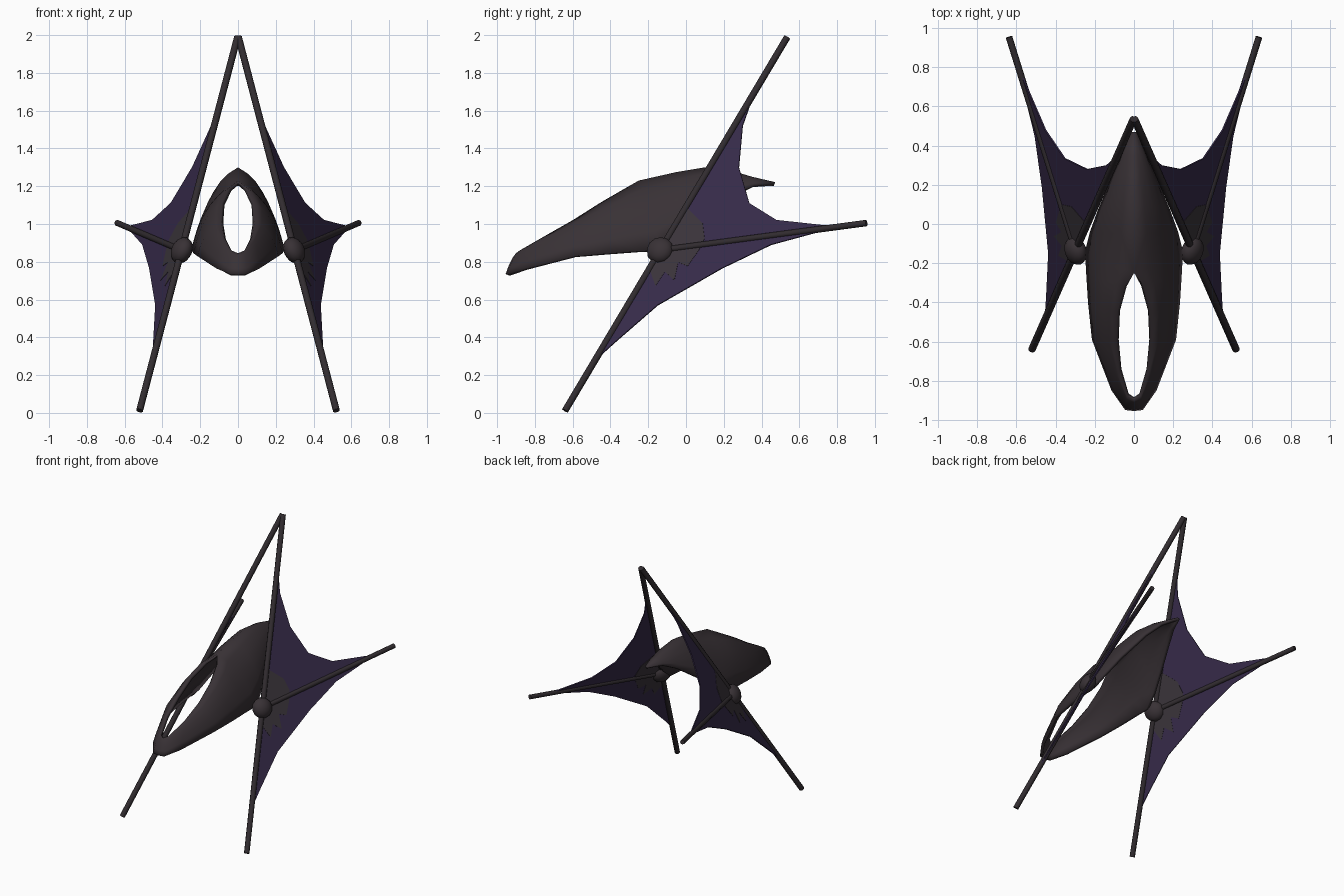
import bpy, bmesh, math
from mathutils import Vector, Matrix

if "Cube" in bpy.data.objects:
    bpy.data.objects.remove(bpy.data.objects["Cube"])

def material(name, rgb):
    m = bpy.data.materials.new(name)
    m.diffuse_color = (*rgb, 1)
    m.use_nodes = True
    m.node_tree.nodes["Principled BSDF"].inputs["Base Color"].default_value = m.diffuse_color
    return m

SHELL = material("charcoal brown", (0.040, 0.031, 0.036))
STRUT = material("dark strut grey", (0.031, 0.025, 0.029))
SAIL = material("deep purple", (0.036, 0.023, 0.066))
PATCH = material("worn grey", (0.042, 0.034, 0.042))

# Each wing lies in one plane through the hub; x follows from y and z
HUB = Vector((0.298, -0.137, 0.86))
NORMAL = Vector((1, -0.3766, 0.4893)).normalized()

def wing(y, z):
    return Vector((HUB.x + 0.3766 * (y - HUB.y) - 0.4893 * (z - HUB.z), y, z))

def finish(name, bm, mat, smooth=None):
    me = bpy.data.meshes.new(name)
    bm.to_mesh(me)
    bm.free()
    me.materials.append(mat)
    ob = bpy.data.objects.new(name, me)
    bpy.context.collection.objects.link(ob)
    mod = ob.modifiers.new("mirror", 'MIRROR')
    mod.use_axis[0] = True
    mod.merge_threshold = 0.0005
    if smooth:
        bpy.ops.object.select_all(action='DESELECT')
        ob.select_set(True)
        bpy.context.view_layer.objects.active = ob
        bpy.ops.object.shade_smooth_by_angle(angle=math.radians(smooth))
    return ob

def rod(name, a, b, r):
    bm = bmesh.new()
    d = b - a
    rot = d.to_track_quat('Z', 'Y').to_matrix().to_4x4()
    bmesh.ops.create_cone(bm, cap_ends=True, segments=8, radius1=r, radius2=r,
                          depth=d.length, matrix=Matrix.Translation((a + b) / 2) @ rot)
    return finish(name, bm, STRUT, 50)

def plate(name, outline, thick, mat):
    bm = bmesh.new()
    f = bm.faces.new([bm.verts.new(wing(*p) - NORMAL * thick / 2) for p in outline])
    out = bmesh.ops.extrude_face_region(bm, geom=[f])
    for v in out['geom']:
        if isinstance(v, bmesh.types.BMVert):
            v.co += NORMAL * thick
    bmesh.ops.triangulate(bm, faces=[g for g in bm.faces if len(g.verts) > 4])
    bmesh.ops.recalc_face_normals(bm, faces=bm.faces)
    return finish(name, bm, mat)

# Struts
rod("long_strut", Vector((0.521, -0.64, 0.012)), Vector((0.003, 0.535, 1.988)), 0.019)
rod("rear_strut", HUB.copy(), wing(0.955, 1.005), 0.017)

# Hub, flattened across the wing plane
bm = bmesh.new()
rot = NORMAL.to_track_quat('Z', 'Y').to_matrix().to_4x4()
bmesh.ops.create_uvsphere(bm, u_segments=12, v_segments=8, radius=0.074,
    matrix=Matrix.Translation(HUB) @ rot @ Matrix.Diagonal((1, 1, 0.7, 1)))
finish("wing_hub", bm, SHELL, 60)

# Sail membranes with scalloped edges, given as (y, z)
plate("upper_sail", [(-0.137, 0.86), (0.36, 1.69), (0.30, 1.52), (0.28, 1.30),
                     (0.335, 1.11), (0.48, 1.02), (0.80, 0.985)], 0.008, SAIL)
plate("lower_sail", [(-0.137, 0.86), (0.80, 0.985), (0.45, 0.89), (0.19, 0.765),
                     (-0.15, 0.57), (-0.38, 0.37), (-0.49, 0.27)], 0.008, SAIL)

# Worn patch around the hub
plate("sail_patch", [(-0.137, 0.86), (0.0, 1.09), (0.05, 1.04), (0.09, 1.0), (0.10, 0.92),
                     (0.07, 0.86), (0.01, 0.775), (-0.04, 0.795), (-0.06, 0.70),
                     (-0.11, 0.745), (-0.16, 0.67), (-0.19, 0.755), (-0.225, 0.715)],
      0.012, PATCH)

# Hooded hull: stations from nose to tail, inner (hole or ridge) to outer (rim)
stations = [
    ((0, -0.90, 0.845), (0, -0.955, 0.735)),
    ((0.035, -0.88, 0.86), (0.045, -0.95, 0.735)),
    ((0.075, -0.75, 0.935), (0.115, -0.85, 0.765)),
    ((0.09, -0.60, 1.02), (0.215, -0.59, 0.83)),
    ((0.085, -0.45, 1.115), (0.235, -0.40, 0.845)),
    ((0.05, -0.32, 1.19), (0.245, -0.24, 0.857)),
    ((0, -0.25, 1.23), (0.25, -0.14, 0.86)),
    ((0, -0.05, 1.275), (0.225, -0.04, 0.93)),
    ((0, 0.10, 1.30), (0.185, 0.07, 1.02)),
    ((0, 0.25, 1.28), (0.11, 0.25, 1.15)),
    ((0, 0.35, 1.25), (0.06, 0.36, 1.205)),
    ((0, 0.47, 1.222), (0.015, 0.47, 1.215)),
]
N = 5
bm = bmesh.new()
rows = []
for a, b in stations:
    a, b = Vector(a), Vector(b)
    mid = (a + b) / 2
    ctrl = mid.lerp(Vector((max(a.x, b.x), mid.y, a.z)), 0.5)
    ts = [j / N for j in range(N + 1)]
    rows.append([bm.verts.new(a * (1 - t) ** 2 + ctrl * 2 * t * (1 - t) + b * t * t)
                 for t in ts])
for r, s in zip(rows, rows[1:]):
    for j in range(N):
        bm.faces.new((r[j], r[j + 1], s[j + 1], s[j]))
hull = finish("hull", bm, SHELL, 40)
mod = hull.modifiers.new("thickness", 'SOLIDIFY')
mod.thickness = 0.022
mod.offset = -1
# keep the smoothing last in the stack
for i, m in enumerate(list(hull.modifiers)):
    if m.type == 'NODES':
        hull.modifiers.move(i, len(hull.modifiers) - 1)
